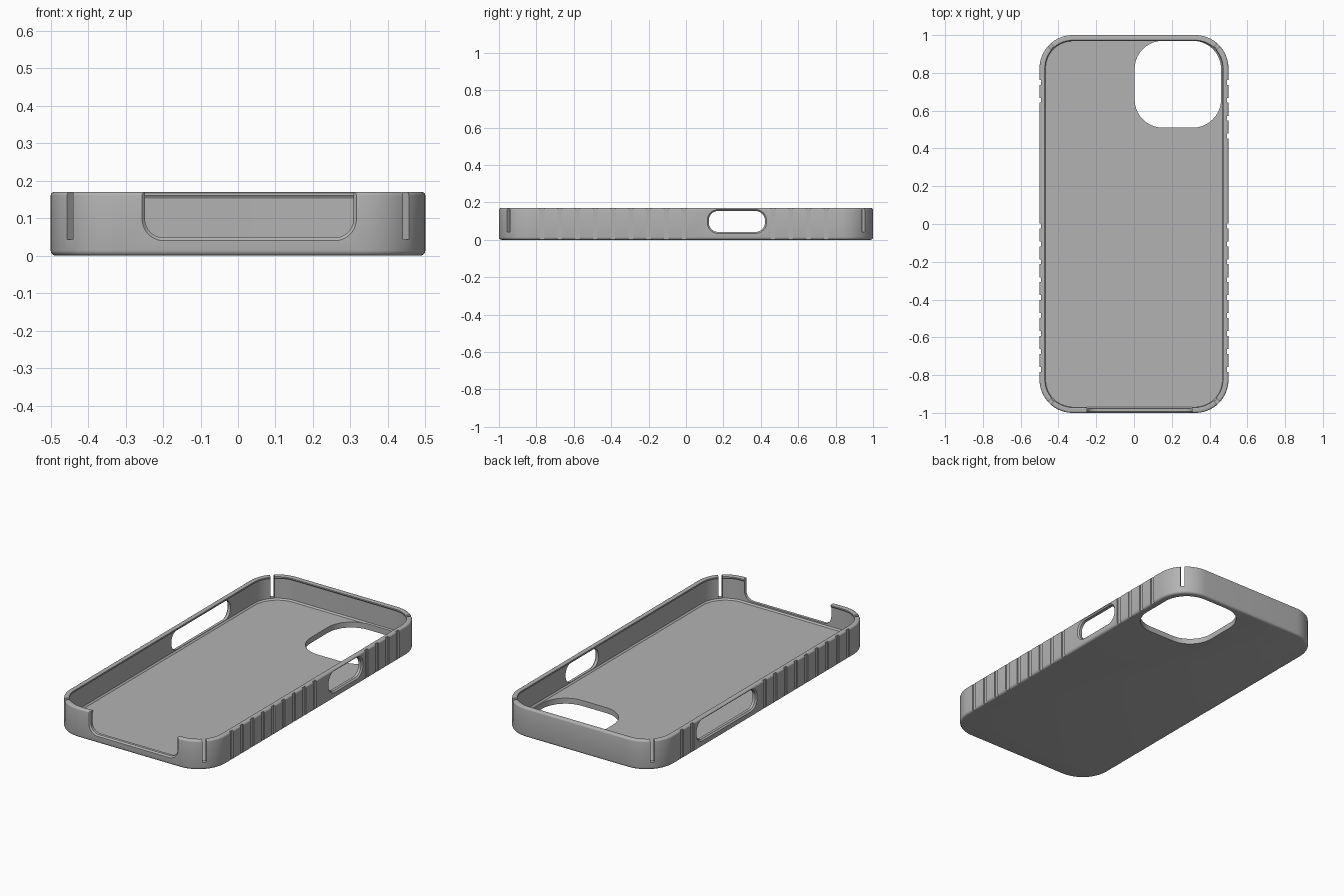
import bpy, bmesh, math
from mathutils import Matrix

if "Cube" in bpy.data.objects:
    bpy.data.objects.remove(bpy.data.objects["Cube"])

grey = bpy.data.materials.new("plain_grey")
grey.use_nodes = True
grey.diffuse_color = (0.45, 0.45, 0.45, 1)
grey.node_tree.nodes["Principled BSDF"].inputs["Base Color"].default_value = grey.diffuse_color


def rounded(cx, cy, hx, hy, r, steps=10):
    """Rounded rectangle outline, from its centre, half sizes and corner radius."""
    pts = []
    for k, (sx, sy) in enumerate([(1, 1), (-1, 1), (-1, -1), (1, -1)]):
        for i in range(steps + 1):
            a = (k + i / steps) * math.pi / 2
            pts.append((cx + sx * (hx - r) + r * math.cos(a),
                        cy + sy * (hy - r) + r * math.sin(a)))
    return pts


def loft(name, rings):
    """Solid skinned through rings of equal length, closed at both ends."""
    bm = bmesh.new()
    loops = [[bm.verts.new(p) for p in ring] for ring in rings]
    n = len(loops[0])
    for a, b in zip(loops, loops[1:]):
        for i in range(n):
            j = (i + 1) % n
            bm.faces.new((a[i], a[j], b[j], b[i]))
    bm.faces.new(loops[0])
    bm.faces.new(loops[-1])
    bmesh.ops.recalc_face_normals(bm, faces=bm.faces)
    return finish(name, bm)


def finish(name, bm):
    mesh = bpy.data.meshes.new(name)
    bm.to_mesh(mesh)
    bm.free()
    mesh.materials.append(grey)
    obj = bpy.data.objects.new(name, mesh)
    bpy.context.collection.objects.link(obj)
    return obj


def boxes(name, items):
    """One object made of separate boxes: (centre, size, turn about z)."""
    bm = bmesh.new()
    for loc, size, turn in items:
        m = Matrix.Translation(loc) @ Matrix.Rotation(turn, 4, "Z") @ Matrix.Diagonal((*size, 1))
        bmesh.ops.create_cube(bm, size=1, matrix=m)
    return finish(name, bm)


def opening(name, place, c, v, hu, hv, r):
    """Side opening cutter with a chamfered outer rim; place maps (u, v, depth)."""
    rings = []
    for depth, grow in [(0.07, 0), (0.008, 0), (0, 0.008), (-0.05, 0.008)]:
        outline = rounded(c, v, hu + grow, hv + grow, r + grow)
        rings.append([place(p, q, depth) for p, q in outline])
    return loft(name, rings)


def cut(obj, cutter):
    mod = obj.modifiers.new("cut", "BOOLEAN")
    mod.operation = "DIFFERENCE"
    mod.solver = "EXACT"
    mod.object = cutter
    cutter.hide_render = True
    bpy.context.view_layer.objects.active = obj
    bpy.ops.object.modifier_apply(modifier=mod.name)
    bpy.data.objects.remove(cutter)


# Tray shell: (inset, height) from the underside, over the rim lip, to the floor
H, R = 0.17, 0.175
profile = []
f = 0.014
for i in range(5):
    a = i / 4 * math.pi / 2
    profile.append((f - f * math.sin(a), f - f * math.cos(a)))
f = 0.01
for i in range(5):
    a = i / 4 * math.pi / 2
    profile.append((f - f * math.cos(a), H - f + f * math.sin(a)))
profile += [(0.024, H), (0.029, H - 0.003), (0.03, H - 0.009),
            (0.024, H - 0.018), (0.024, 0.04), (0.032, 0.032)]
shell = loft("case_shell", [
    [(x, y, z) for x, y in rounded(0, 0, 0.5 - d, 1 - d, R - d, 14)] for d, z in profile])

# Camera opening in the floor
cut(shell, loft("camera_cutter", [
    [(x, y, z) for x, y in rounded(0.232, 0.74, 0.229, 0.23, 0.15)] for z in (-0.1, 0.1)]))

# Button openings in the two long walls
cut(shell, opening("short_cutter", lambda u, v, d: (0.5 - d, u, v),
                   0.272, 0.098, 0.15, 0.056, 0.05))
cut(shell, opening("long_cutter", lambda u, v, d: (d - 0.5, u, v),
                   0.34, 0.098, 0.27, 0.056, 0.05))

# Wide notch in the front wall, open at the top
cut(shell, opening("notch_cutter", lambda u, v, d: (u, d - 1, v),
                   0.03, 0.178, 0.278, 0.13, 0.05))

# Diagonal slits at the four corners
mid = R - R * math.sqrt(0.5)
cut(shell, boxes("slit_cutter", [
    ((sx * (0.5 - mid), sy * (1 - mid), 0.143), (0.12, 0.022, 0.2), sx * sy * math.pi / 4)
    for sx in (-1, 1) for sy in (-1, 1)]))

# Shallow grip grooves on the long walls, skipping the openings
grooves = []
for i in range(17):
    y = -0.77 + 0.095 * i
    for side, low, high in [(1, 0.08, 0.45), (-1, 0.04, 0.65)]:
        if not low < y < high:
            grooves.append(((side * 0.503, y, H / 2), (0.02, 0.026, 0.3), 0))
cut(shell, boxes("groove_cutter", grooves))

bpy.ops.object.select_all(action="DESELECT")
shell.select_set(True)
bpy.context.view_layer.objects.active = shell
bpy.ops.object.shade_smooth_by_angle(angle=math.radians(30))
